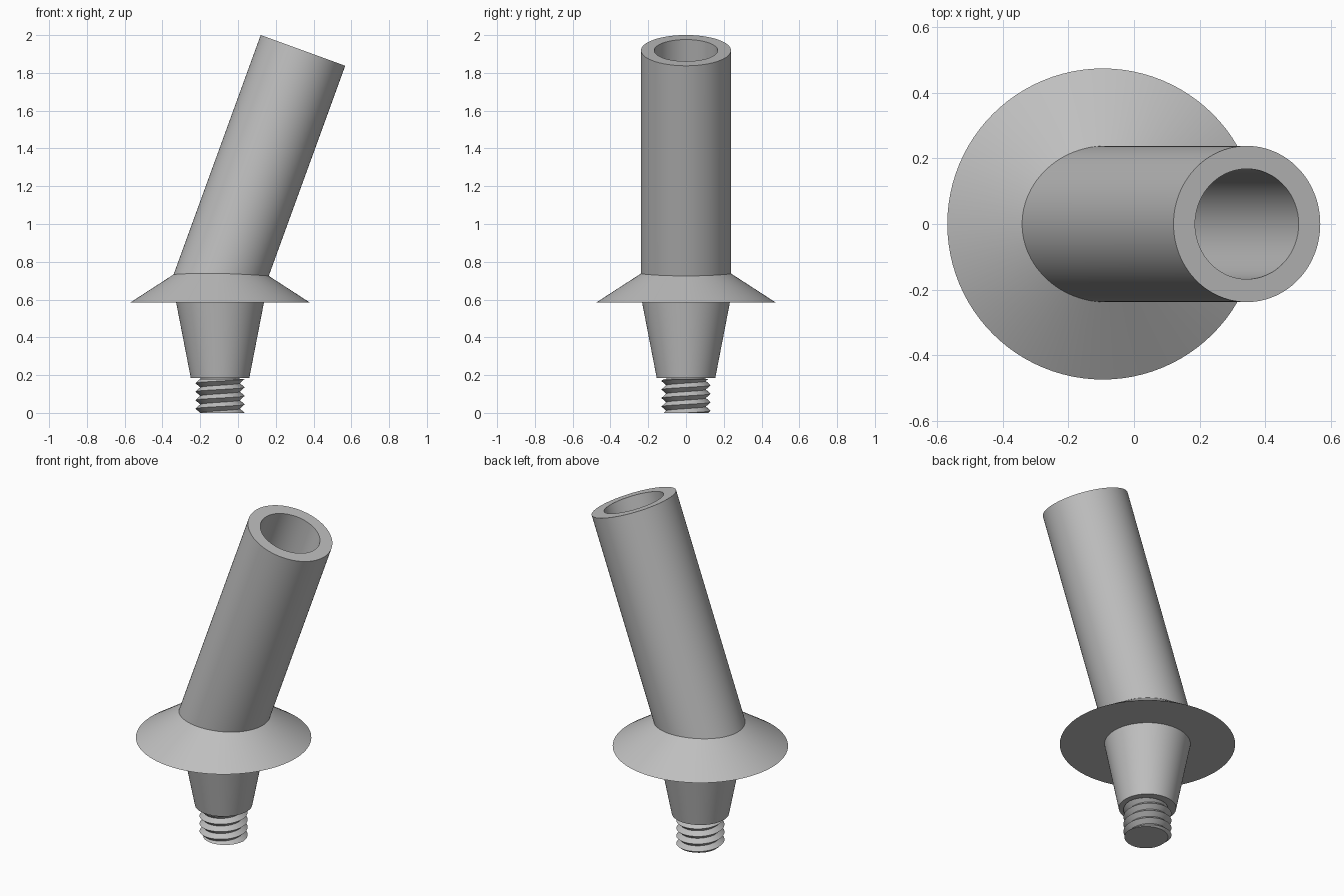
import bpy, bmesh, math
from mathutils import Vector, Matrix

old = bpy.data.objects.get("Cube")
if old:
    bpy.data.objects.remove(old, do_unlink=True)

AXIS_X = -0.095      # centre line of base and screw
SEG = 96

metal = bpy.data.materials.new("grey metal")
metal.use_nodes = True
GREY = (0.52, 0.52, 0.52, 1)
metal.diffuse_color = GREY
metal.node_tree.nodes["Principled BSDF"].inputs["Base Color"].default_value = GREY


def finish(name, bm, angle):
    bmesh.ops.remove_doubles(bm, verts=bm.verts, dist=1e-5)
    bmesh.ops.holes_fill(bm, edges=[e for e in bm.edges if e.is_boundary], sides=0)
    bmesh.ops.recalc_face_normals(bm, faces=bm.faces)
    mesh = bpy.data.meshes.new(name)
    bm.to_mesh(mesh)
    bm.free()
    mesh.materials.append(metal)
    obj = bpy.data.objects.new(name, mesh)
    bpy.context.collection.objects.link(obj)
    bpy.ops.object.select_all(action='DESELECT')
    obj.select_set(True)
    bpy.context.view_layer.objects.active = obj
    bpy.ops.object.shade_smooth_by_angle(angle=math.radians(angle))
    return obj


def skin(bm, rings, wrap=True):
    """Join successive rows of points with quads."""
    rows = [[bm.verts.new(p) for p in ring] for ring in rings]
    for a, b in zip(rows, rows[1:]):
        n = len(a)
        for i in range(n if wrap else n - 1):
            j = (i + 1) % n
            bm.faces.new((a[i], a[j], b[j], b[i]))


def circle(r, z, x=0):
    return [Vector((x + r * math.cos(t), r * math.sin(t), z))
            for t in (math.tau * i / SEG for i in range(SEG))]


# Tapered collar with flared flange, one turned solid
bm = bmesh.new()
profile = [(0.155, 0.185), (0.2325, 0.585), (0.474, 0.585), (0.235, 0.74)]
skin(bm, [circle(r, z, AXIS_X) for r, z in profile])
finish("collar_and_flange", bm, 30)

# Tilted tube with a deep blind bore; its foot is cut level inside the flange
TILT = Matrix.Rotation(math.radians(20), 3, 'Y')
TOP = Vector((0.344, 0, 1.919))
along = TILT @ Vector((0, 0, 1))


def tilted_ring(r, depth):
    return [TOP + TILT @ p for p in circle(r, -depth)]


rim = tilted_ring(0.238, 0)
foot = [p - along * ((p.z - 0.64) / along.z) for p in rim]
bm = bmesh.new()
skin(bm, [foot, rim, tilted_ring(0.168, 0), tilted_ring(0.168, 1.2)])
finish("angled_tube", bm, 30)

# Threaded screw: right-handed helix of crests and roots, trimmed level
PITCH, ROOT, CREST, HEIGHT = 0.045, 0.105, 0.13, 0.18


def thread_point(t, k):
    turn = t / math.tau
    z = min(max(PITCH * (k / 2 + turn), 0), HEIGHT)
    phase = (z / PITCH - turn) % 1
    r = ROOT + (CREST - ROOT) * abs(2 * phase - 1)
    return (AXIS_X + r * math.cos(t), r * math.sin(t), z)


bm = bmesh.new()
skin(bm, [[thread_point(math.tau * i / SEG, k) for k in range(-3, 10)]
          for i in range(SEG + 1)], wrap=False)
finish("threaded_screw", bm, 30)

# Short neck joining the screw to the collar
bm = bmesh.new()
skin(bm, [circle(0.104, z, AXIS_X) for z in (0.16, 0.2)])
finish("screw_neck", bm, 30)
